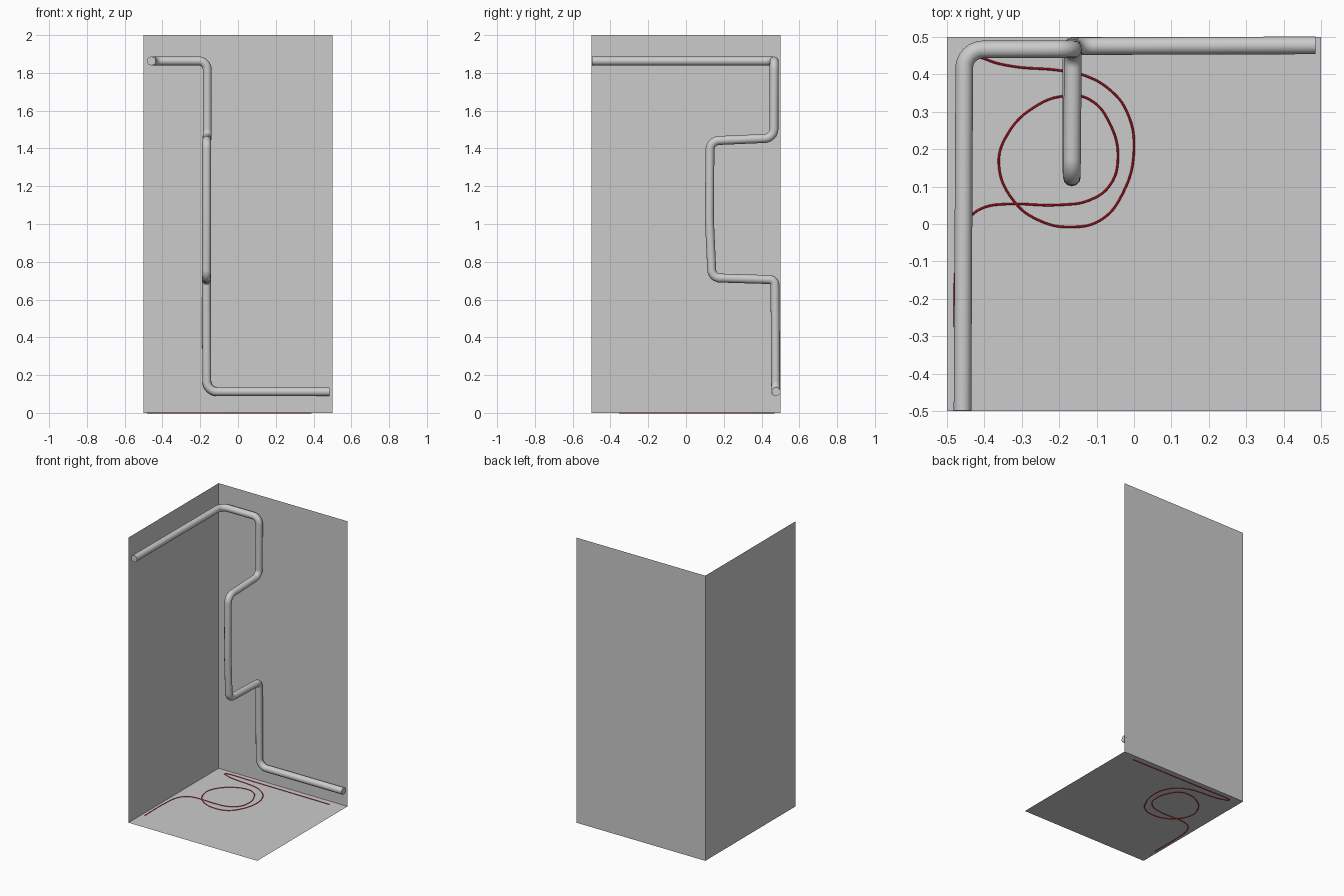
import bpy
import math
from mathutils import Vector

if "Cube" in bpy.data.objects:
    bpy.data.objects.remove(bpy.data.objects["Cube"])


def panel(name, corners):
    mesh = bpy.data.meshes.new(name)
    mesh.from_pydata(corners, [], [(0, 1, 2, 3)])
    ob = bpy.data.objects.new(name, mesh)
    bpy.context.collection.objects.link(ob)
    return ob


def fillet(points, radii, steps=8):
    """Replace every inner corner of a polyline by a circular bend."""
    pts = [Vector(p) for p in points]
    out = [pts[0]]
    for i, r in enumerate(radii, start=1):
        p = pts[i]
        u = (pts[i - 1] - p).normalized()
        v = (pts[i + 1] - p).normalized()
        half = u.angle(v) / 2
        centre = p + (u + v).normalized() * (r / math.sin(half))
        a = p + u * (r / math.tan(half)) - centre
        b = p + v * (r / math.tan(half)) - centre
        for s in range(steps + 1):
            out.append(centre + a.lerp(b, s / steps).normalized() * r)
    out.append(pts[-1])
    return out


def tube(name, spline_type, points, radius, bevel_res, res_u=1):
    cu = bpy.data.curves.new(name, 'CURVE')
    cu.dimensions = '3D'
    cu.bevel_depth = radius
    cu.bevel_resolution = bevel_res
    cu.use_fill_caps = True
    cu.resolution_u = res_u
    sp = cu.splines.new(spline_type)
    if spline_type == 'BEZIER':
        sp.bezier_points.add(len(points) - 1)
        for bp, p in zip(sp.bezier_points, points):
            bp.co = p
            bp.handle_left_type = bp.handle_right_type = 'AUTO'
    else:
        sp.points.add(len(points) - 1)
        for q, p in zip(sp.points, points):
            q.co = (*p, 1)
    ob = bpy.data.objects.new(name, cu)
    bpy.context.collection.objects.link(ob)
    bpy.ops.object.select_all(action='DESELECT')
    ob.select_set(True)
    bpy.context.view_layer.objects.active = ob
    bpy.ops.object.convert(target='MESH')
    bpy.ops.object.shade_smooth_by_angle(angle=math.radians(40))
    return bpy.context.view_layer.objects.active


# Room corner: floor, back wall, left wall
h = 0.5
panel("floor", [(-h, -h, 0), (h, -h, 0), (h, h, 0), (-h, h, 0)])
panel("back_wall", [(-h, h, 0), (h, h, 0), (h, h, 2), (-h, h, 2)])
panel("left_wall", [(-h, -h, 0), (-h, h, 0), (-h, h, 2), (-h, -h, 2)])

# Pipe running along the walls and stepping forward in the middle
path = [(-0.458, -0.498, 1.863), (-0.453, 0.466, 1.863), (-0.163, 0.467, 1.863),
        (-0.163, 0.465, 1.455), (-0.166, 0.127, 1.44), (-0.166, 0.124, 1.02),
        (-0.167, 0.138, 0.715), (-0.167, 0.471, 0.705), (-0.165, 0.475, 0.112),
        (0.485, 0.477, 0.112)]
radii = [0.05, 0.045, 0.05, 0.05, 1.5, 0.045, 0.03, 0.055]
tube("wall_pipe", 'POLY', fillet(path, radii), 0.0235, 4)

# Red cord lying on the floor
cord_xy = [(-0.477, -0.355), (-0.477, -0.13), (-0.462, -0.02), (-0.433, 0.024),
           (-0.398, 0.045), (-0.345, 0.053), (-0.198, 0.051), (-0.118, 0.064),
           (-0.064, 0.104), (-0.043, 0.174), (-0.064, 0.267), (-0.118, 0.332),
           (-0.184, 0.342), (-0.265, 0.313), (-0.337, 0.241), (-0.361, 0.16),
           (-0.32, 0.06), (-0.25, 0.008), (-0.171, -0.008), (-0.09, 0.01),
           (-0.032, 0.078), (0.0, 0.2), (-0.02, 0.302), (-0.064, 0.358),
           (-0.13, 0.396), (-0.198, 0.41), (-0.33, 0.422), (-0.398, 0.441),
           (-0.42, 0.455), (-0.4, 0.463), (-0.2, 0.462), (0.39, 0.457)]
cord = tube("floor_cord", 'BEZIER', [(x, y, 0) for x, y in cord_xy], 0.003, 1, 6)
red = bpy.data.materials.new("red_cord")
red.diffuse_color = (0.6, 0.01, 0.02, 1)
red.use_nodes = True
red.node_tree.nodes["Principled BSDF"].inputs["Base Color"].default_value = red.diffuse_color
cord.data.materials.clear()
cord.data.materials.append(red)
